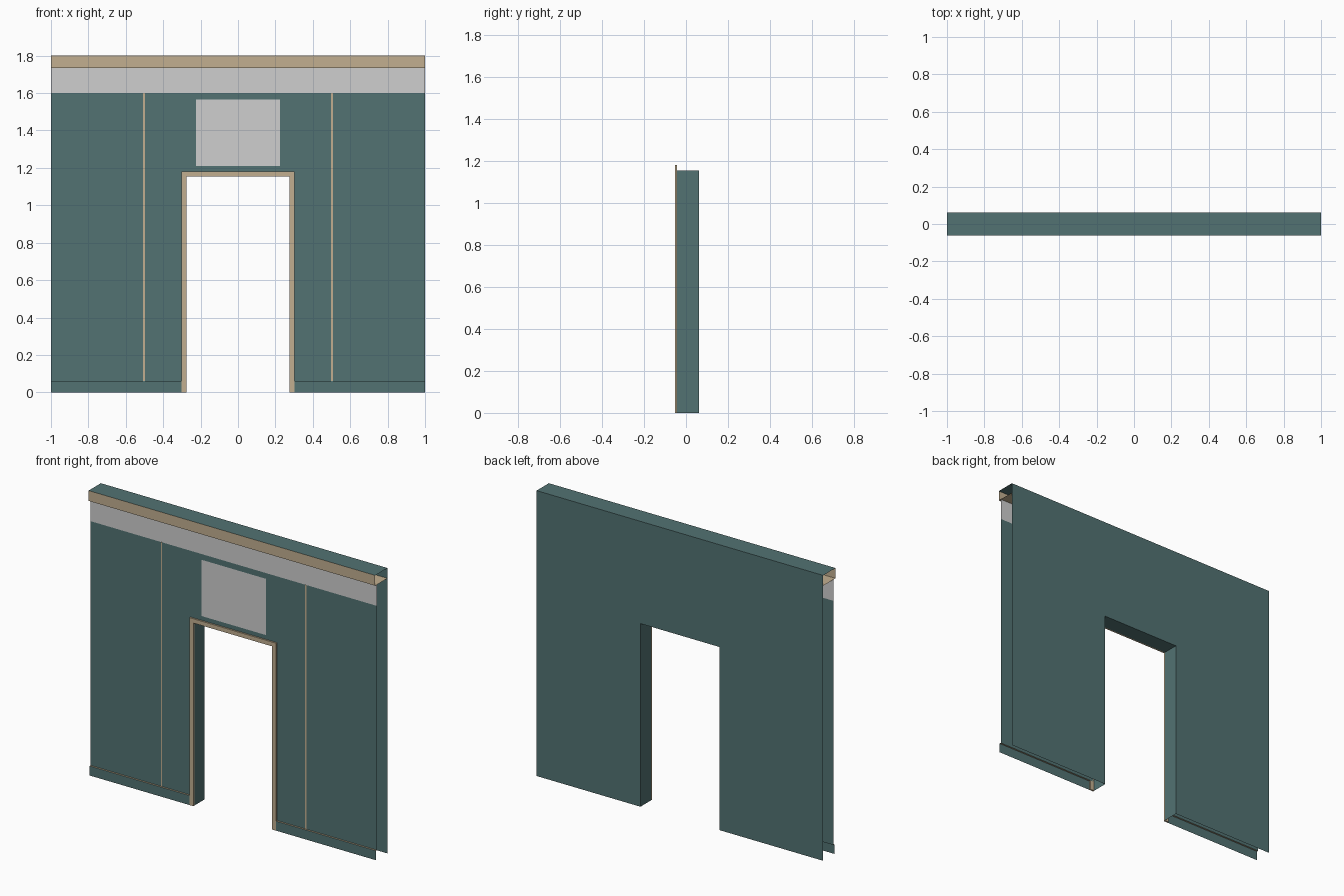
import bpy

cube = bpy.data.objects.get("Cube")
if cube:
    bpy.data.objects.remove(cube, do_unlink=True)


def material(name, rgb):
    mat = bpy.data.materials.new(name)
    mat.use_nodes = True
    mat.diffuse_color = (*rgb, 1)
    mat.node_tree.nodes["Principled BSDF"].inputs["Base Color"].default_value = (*rgb, 1)
    return mat


TEAL = material("teal paint", (0.085, 0.17, 0.17))
TAN = material("tan trim", (0.54, 0.43, 0.28))
GREY = material("pale grey", (0.62, 0.62, 0.62))

HALF, TOP = 1.0, 1.8
BACK, FACE, LEDGE, LIP = 0.061, -0.042, -0.052, -0.061
DOOR_X, DOOR_Z = 0.275, 1.155
FRAME_X, FRAME_Z = 0.303, 1.182
BASE_Z, BAND_Z, CORNICE_Z = 0.06, 1.6, 1.735


def mesh_object(name, verts, faces, mat):
    mesh = bpy.data.meshes.new(name)
    mesh.from_pydata(verts, [], faces)
    mesh.materials.append(mat)
    obj = bpy.data.objects.new(name, mesh)
    bpy.context.collection.objects.link(obj)
    return obj


def strip(name, path, mat, x0=-HALF, x1=HALF):
    """Sweep an open (y, z) profile along x as a thin sheet."""
    verts = [(x, y, z) for y, z in path for x in (x0, x1)]
    faces = [(2 * i, 2 * i + 1, 2 * i + 3, 2 * i + 2) for i in range(len(path) - 1)]
    return mesh_object(name, verts, faces, mat)


def arch(name, y, outer, inner, mat, flip=False):
    """Upright sheet around a doorway; outer and inner are (half width, bottom, top)."""
    verts = []
    for w, low, high in (outer, inner):
        verts += [(-w, y, low), (-w, y, high), (w, y, high), (w, y, low)]
    faces = [(i, i + 4, i + 5, i + 1) for i in range(3)]
    if flip:
        faces = [f[::-1] for f in faces]
    return mesh_object(name, verts, faces, mat)


# Wall sheets, open at both ends
arch("front_wall", FACE, (HALF, BASE_Z, BAND_Z), (DOOR_X, BASE_Z, DOOR_Z), TEAL)
arch("back_wall", BACK, (HALF, 0, TOP), (DOOR_X, 0, DOOR_Z), TEAL, flip=True)
strip("wall_top", [(LIP, TOP), (BACK, TOP)], TEAL)

# Doorway lining
lining = [(-DOOR_X, 0), (-DOOR_X, DOOR_Z), (DOOR_X, DOOR_Z), (DOOR_X, 0)]
mesh_object("door_lining", [(x, y, z) for x, z in lining for y in (FACE, BACK)],
            [(2 * i, 2 * i + 1, 2 * i + 3, 2 * i + 2) for i in range(3)], TEAL)

# Door frame
frame = arch("door_frame", LEDGE, (FRAME_X, 0, FRAME_Z), (DOOR_X, 0, DOOR_Z), TAN)
solid = frame.modifiers.new("depth", 'SOLIDIFY')
solid.thickness = FACE - LEDGE
solid.offset = -1

# Cornice lip with its shelf, and the band below
strip("cornice", [(BACK, CORNICE_Z), (LIP, CORNICE_Z), (LIP, TOP)], TAN)
strip("upper_band", [(FACE, BAND_Z), (FACE, CORNICE_Z)], GREY)

# Sign plate above the door
strip("sign_plate", [(FACE - 0.002, 1.21), (FACE - 0.002, 1.565)], GREY, -0.225, 0.225)

# Skirting and panel joints on both sides
for side, s in (("right", -1), ("left", 1)):
    x0, x1 = sorted((s * HALF, s * FRAME_X))
    strip(side + "_skirting", [(LEDGE, 0), (LEDGE, BASE_Z)], TEAL, x0, x1)
    strip(side + "_skirting_ledge", [(LEDGE, BASE_Z), (FACE, BASE_Z)], TAN, x0, x1)
    y = FACE - 0.002
    strip(side + "_panel_joint", [(FACE, BASE_Z), (y, BASE_Z), (y, BAND_Z), (FACE, BAND_Z)],
          TAN, s * 0.503 - 0.005, s * 0.503 + 0.005)
